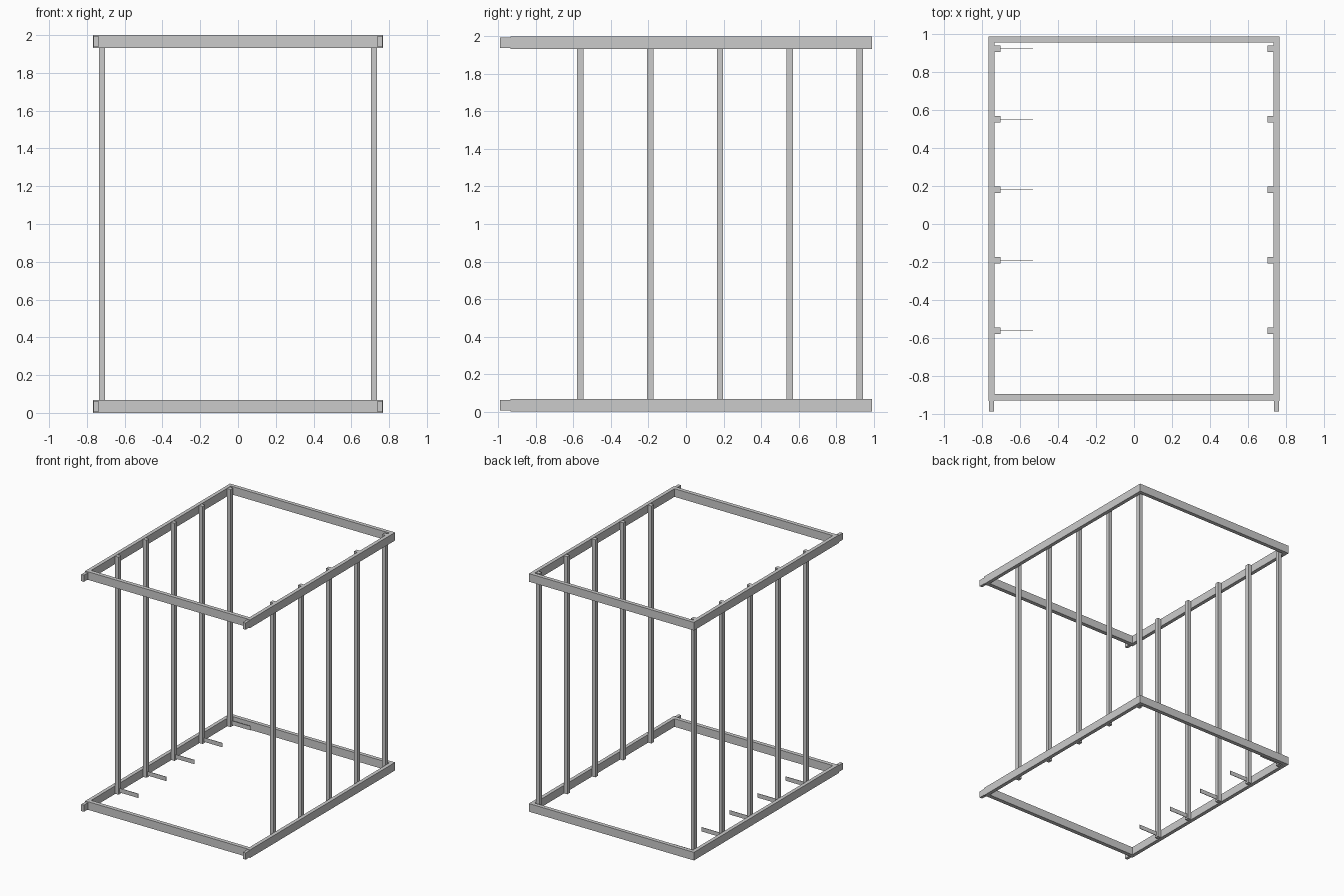
import bpy

if "Cube" in bpy.data.objects:
    bpy.data.objects.remove(bpy.data.objects["Cube"])


def box(name, x, y, z):
    """Axis-aligned box from (min, max) ranges."""
    bpy.ops.mesh.primitive_cube_add(
        size=1, location=[(a + b) / 2 for a, b in (x, y, z)])
    ob = bpy.context.object
    ob.name = name
    ob.scale = [b - a for a, b in (x, y, z)]
    bpy.ops.object.transform_apply(location=False, rotation=False, scale=True)
    return ob


def span(a, b, side):
    """Range mirrored to the chosen side of x = 0."""
    return tuple(sorted((a * side, b * side)))


OUT, INN = 0.767, 0.736          # side rail outer and inner x
RAIL_H = 0.068
POST_Y = [-0.563 + 0.372 * i for i in range(5)]

# Bottom and top rectangular frames
for level, z0 in (("bottom", 0.0), ("top", 2.0 - RAIL_H)):
    z = (z0, z0 + RAIL_H)
    for side, label in ((-1, "left"), (1, "right")):
        box(f"{level}_{label}_rail", span(INN, OUT, side), (-0.935, 0.99), z)
        # Slimmer stub projecting from the front end of the rail
        box(f"{level}_{label}_rail_stub", span(INN + 0.003, OUT - 0.003, side),
            (-0.99, -0.93), (z[0] + 0.006, z[1] - 0.006))
    box(f"{level}_front_rail", (-INN, INN), (-0.932, -0.898), z)
    box(f"{level}_back_rail", (-INN, INN), (0.957, 0.99), z)

# Square posts standing against the inside of the side rails
for side, label in ((-1, "left"), (1, "right")):
    for i, y in enumerate(POST_Y, 1):
        box(f"{label}_post_{i}", span(INN - 0.032, INN, side),
            (y - 0.017, y + 0.017), (0.002, 1.998))

# Thin flat tabs at the foot of the left posts
for i, y in enumerate(POST_Y, 1):
    box(f"floor_tab_{i}", (-0.71, -0.532), (y - 0.002, y + 0.002), (0.015, 0.05))
